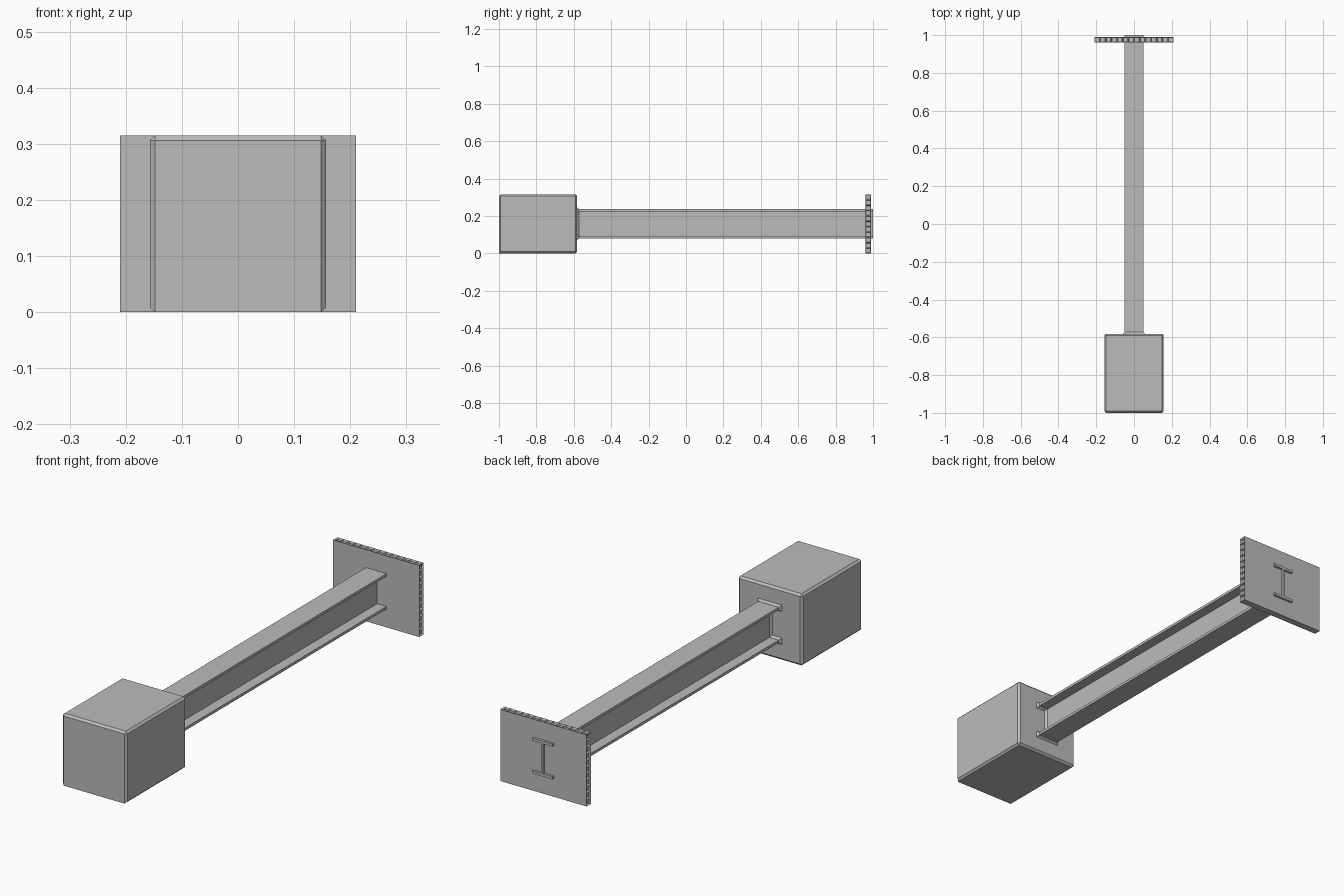
import bpy, bmesh
from mathutils import Vector

if "Cube" in bpy.data.objects:
    bpy.data.objects.remove(bpy.data.objects["Cube"])

grey = bpy.data.materials.new("mid grey")
grey.diffuse_color = (0.5, 0.5, 0.5, 1)
grey.use_nodes = True
grey.node_tree.nodes["Principled BSDF"].inputs["Base Color"].default_value = grey.diffuse_color


def finish(bm, name):
    bmesh.ops.recalc_face_normals(bm, faces=bm.faces)
    me = bpy.data.meshes.new(name)
    bm.to_mesh(me)
    bm.free()
    me.materials.append(grey)
    ob = bpy.data.objects.new(name, me)
    bpy.context.collection.objects.link(ob)
    return ob


def box(lo, hi):
    bm = bmesh.new()
    bmesh.ops.create_cube(bm, size=1)
    lo, hi = Vector(lo), Vector(hi)
    for v in bm.verts:
        v.co = Vector([(a + b) / 2 + c * (b - a) for a, b, c in zip(lo, hi, v.co)])
    return bm


def i_section(grow=0.0):
    """I-beam outline in x and z, optionally offset outwards."""
    w, h, zc = 0.05 + grow, 0.078 + grow, 0.158
    web = 0.005 + grow
    inner = 0.066 - grow
    half = [(w, -h), (w, -inner), (web, -inner), (web, inner), (w, inner), (w, h)]
    pts = half + [(-x, z) for x, z in reversed(half)]
    return [(x, z + zc) for x, z in pts]


def loft(name, sections):
    """Skin equal-length outlines placed at increasing y, capped at both ends."""
    bm = bmesh.new()
    rings = [[bm.verts.new((x, y, z)) for x, z in pts] for y, pts in sections]
    for a, b in zip(rings, rings[1:]):
        for i in range(len(a)):
            j = (i + 1) % len(a)
            bm.faces.new((a[i], a[j], b[j], b[i]))
    bm.faces.new(rings[0])
    bm.faces.new(rings[-1])
    return finish(bm, name)


# Footing block, chamfered except along the bottom front edge
bm = box((-0.157, -1, 0), (0.157, -0.582, 0.315))
edges = [e for e in bm.edges
         if not all(v.co.y < -0.9 and v.co.z < 0.1 for v in e.verts)]
bmesh.ops.bevel(bm, geom=edges, offset=0.009, segments=1, affect='EDGES')
finish(bm, "end_block")

# Beam running through the end plate, with a weld flare at the block
loft("i_beam", [(-0.60, i_section()), (1.0, i_section())])
loft("weld_flare", [(-0.584, i_section(0.01)), (-0.572, i_section(0.0005))])

# End plate with rows of small pockets in its top and side edges
bm = box((-0.21, 0.96, 0), (0.21, 0.99, 0.315))
bm.faces.ensure_lookup_table()


def rim_faces(axis, sign):
    bm.normal_update()
    return [f for f in bm.faces if f.normal[axis] * sign > 0.9]


for axis, sign, along, start, length, count in (
        (2, 1, 0, -0.21, 0.42, 14), (0, 1, 2, 0, 0.315, 11), (0, -1, 2, 0, 0.315, 11)):
    for i in range(1, count):
        cut, normal = Vector((0, 0, 0)), Vector((0, 0, 0))
        cut[along], normal[along] = start + length * i / count, 1
        faces = rim_faces(axis, sign)
        geom = set(faces)
        for f in faces:
            geom.update(f.edges)
            geom.update(f.verts)
        bmesh.ops.bisect_plane(bm, geom=list(geom), plane_co=cut, plane_no=normal, dist=1e-5)
pockets = rim_faces(2, 1) + rim_faces(0, 1) + rim_faces(0, -1)
bmesh.ops.inset_individual(bm, faces=pockets, thickness=0.005, depth=-0.008)
finish(bm, "end_plate")
